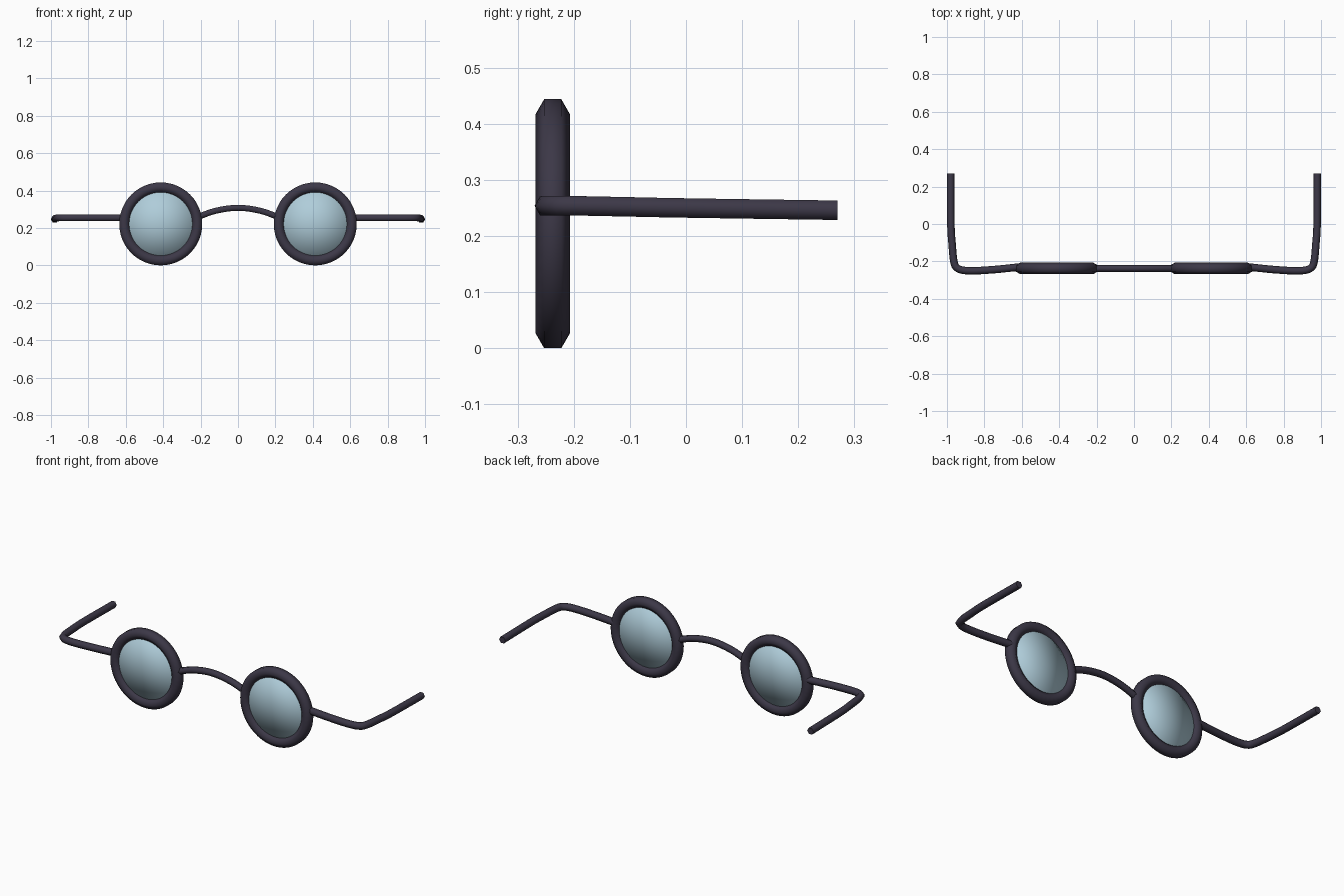
import bpy, bmesh
from math import sin, cos, pi, tau
from mathutils import Vector
from mathutils.geometry import interpolate_bezier

cube = bpy.data.objects.get("Cube")
if cube:
    bpy.data.objects.remove(cube)

RIM_X, RIM_Y, RIM_Z = 0.413, -0.2375, 0.222
Y, Z = Vector((0, 1, 0)), Vector((0, 0, 1))


def material(name, rgb):
    mat = bpy.data.materials.new(name)
    mat.use_nodes = True
    mat.diffuse_color = (*rgb, 1)
    mat.node_tree.nodes["Principled BSDF"].inputs["Base Color"].default_value = (*rgb, 1)
    return mat


def finish(name, bm, mat, mirrored):
    bmesh.ops.recalc_face_normals(bm, faces=bm.faces)
    mesh = bpy.data.meshes.new(name)
    bm.to_mesh(mesh)
    bm.free()
    mesh.materials.append(mat)
    obj = bpy.data.objects.new(name, mesh)
    bpy.context.collection.objects.link(obj)
    if mirrored:
        obj.modifiers.new("Mirror", "MIRROR").use_mirror_merge = False
    return obj


def smooth_path(points, steps=5):
    """Sample a smooth curve through the given points."""
    pts = [Vector(p) for p in points]
    pts = [2 * pts[0] - pts[1]] + pts + [2 * pts[-1] - pts[-2]]
    path = []
    for a, b, c, d in zip(pts, pts[1:], pts[2:], pts[3:]):
        path += interpolate_bezier(b, b + (c - a) / 6, c - (d - b) / 6, c, steps)[:-1]
    return path + [pts[-2]]


def hex_tube(name, path, radius, mat, wide=None, closed=False, mirrored=False):
    """Sweep a six-sided section, its points lying along the wide axis."""
    bm = bmesh.new()
    n = len(path)
    rings = []
    for i, p in enumerate(path):
        before = path[i - 1] if closed or i else p
        after = path[(i + 1) % n] if closed or i < n - 1 else p
        t = (after - before).normalized()
        side = wide or Z.cross(t).normalized()
        up = t.cross(side).normalized()
        rings.append([bm.verts.new(p + radius * (cos(a * pi / 3) * side + sin(a * pi / 3) * up))
                      for a in range(6)])
    pairs = list(zip(rings, rings[1:])) + ([(rings[-1], rings[0])] if closed else [])
    for r, s in pairs:
        for k in range(6):
            j = (k + 1) % 6
            bm.faces.new((r[k], r[j], s[j], s[k])).smooth = True
    if not closed:
        bm.faces.new(rings[0])
        bm.faces.new(rings[-1])
    return finish(name, bm, mat, mirrored)


frame = material("dark frame", (0.045, 0.039, 0.063))
glass = material("pale blue glass", (0.43, 0.61, 0.70))

# Round rims
circle = [Vector((RIM_X + 0.1955 * cos(tau * i / 48), RIM_Y, RIM_Z + 0.1955 * sin(tau * i / 48)))
          for i in range(48)]
hex_tube("rims", circle, 0.0305, frame, wide=Y, closed=True, mirrored=True)

# Lenses: thin discs with soft edges
bm = bmesh.new()
bmesh.ops.create_cone(bm, cap_ends=True, cap_tris=True, segments=48,
                      radius1=0.175, radius2=0.175, depth=0.024)
for v in bm.verts:
    x, y, z = v.co
    v.co = (RIM_X + x, RIM_Y + z, RIM_Z + y)
for f in bm.faces:
    f.smooth = True
finish("lenses", bm, glass, True)

# Arched bridge
bridge = smooth_path([(-0.225, RIM_Y, 0.255), (-0.12, RIM_Y, 0.292), (0, RIM_Y, 0.308),
                      (0.12, RIM_Y, 0.292), (0.225, RIM_Y, 0.255)])
hex_tube("bridge", bridge, 0.0185, frame, wide=Y)

# Temples: outward, round the hinge corner, then back
temple = smooth_path([(0.605, -0.229, 0.254), (0.75, -0.244, 0.254), (0.88, -0.25, 0.254),
                      (0.942, -0.238, 0.254), (0.963, -0.2, 0.254), (0.973, -0.1, 0.252),
                      (0.979, 0.0, 0.25), (0.98, 0.27, 0.246)])
hex_tube("temples", temple, 0.02, frame, mirrored=True)
